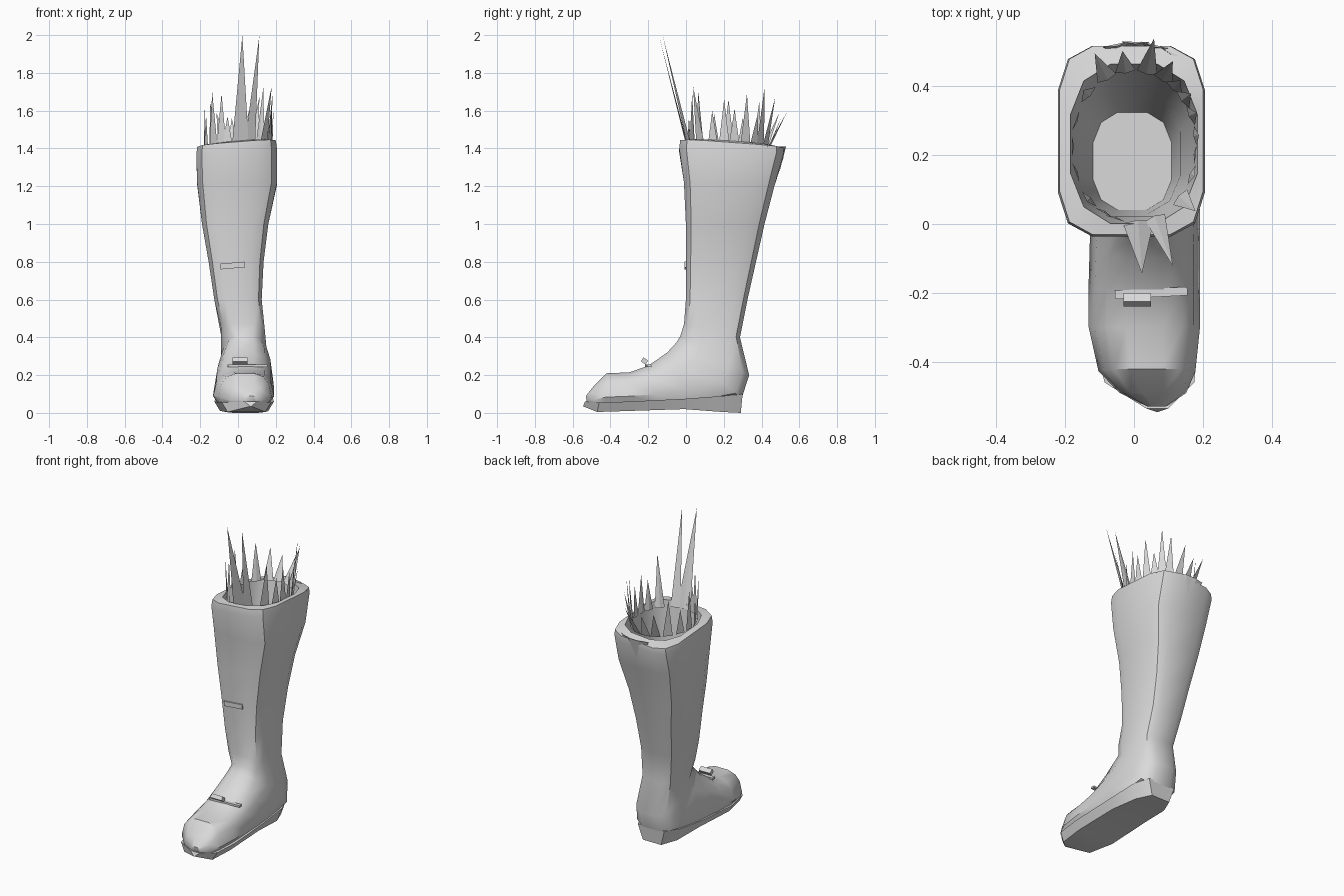
import bpy, bmesh
from math import sin, cos, pi, radians
from mathutils import Vector, Matrix

cube = bpy.data.objects.get("Cube")
if cube:
    bpy.data.objects.remove(cube, do_unlink=True)

grey = bpy.data.materials.new("light grey")
grey.use_nodes = True
tone = (0.7, 0.7, 0.7, 1)
grey.diffuse_color = tone
grey.node_tree.nodes["Principled BSDF"].inputs["Base Color"].default_value = tone


def finish(name, bm, smooth=True):
    """Turn a bmesh into a named, coloured object."""
    bmesh.ops.recalc_face_normals(bm, faces=bm.faces)
    mesh = bpy.data.meshes.new(name)
    bm.to_mesh(mesh)
    bm.free()
    mesh.materials.append(grey)
    obj = bpy.data.objects.new(name, mesh)
    bpy.context.collection.objects.link(obj)
    if smooth:
        bpy.ops.object.select_all(action='DESELECT')
        obj.select_set(True)
        bpy.context.view_layer.objects.active = obj
        bpy.ops.object.shade_smooth_by_angle(angle=radians(40))
    return obj


def loft(name, rings):
    """Skin a row of equal rings and cap both ends."""
    bm = bmesh.new()
    rows = [[bm.verts.new(p) for p in ring] for ring in rings]
    n = len(rows[0])
    for a, b in zip(rows, rows[1:]):
        for i in range(n):
            j = (i + 1) % n
            bm.faces.new((a[i], a[j], b[j], b[i]))
    bm.faces.new(rows[0])
    bm.faces.new(rows[-1])
    return finish(name, bm)


def power(value, p):
    return abs(value) ** p * (1 if value > 0 else -1)


def section(row, p, taper=0, sides=12):
    """Section from a front/top point to a back/bottom point; low p is boxy."""
    fy, fz, by, bz, left, right = row
    ring = []
    for i in range(sides):
        t = 2 * pi * (i + 0.5) / sides
        k = 0.5 + 0.51 * power(sin(t), p)
        half = (right - left) / 2 * (1 - taper * (1 - k))
        x = (left + right) / 2 + half * power(cos(t), p) * 1.02
        z = fz + (bz - fz) * k
        if z > 1.3:
            z += 0.08 * (x - 0.12)      # the rim tilts sideways
        ring.append((x, fy + (by - fy) * k, z))
    return ring


# Foot: toe, instep and heel, narrower on top
foot = [
    (-.53, .09, -.525, .055, .03, .1),
    (-.49, .14, -.49, .035, -.05, .16),
    (-.42, .21, -.43, .03, -.115, .19),
    (-.3, .215, -.3, .035, -.145, .205),
    (-.2, .25, -.15, .035, -.145, .205),
    (-.1, .32, .05, .035, -.14, .205),
    (-.05, .375, .295, .075, -.125, .2),
    (-.03, .41, .335, .2, -.1, .175),
]
# Shaft: boxy, flaring from the ankle to the rim
shaft = [
    (-.01, .47, .285, .4, -.09, .14),
    (0, .6, .325, .6, -.125, .125),
    (0, .8, .37, .8, -.155, .135),
    (0, 1, .415, 1, -.19, .16),
    (-.01, 1.22, .467, 1.2, -.215, .205),
    (-.035, 1.4, .515, 1.37, -.22, .205),
    (-.03, 1.445, .515, 1.405, -.215, .2),
]
# Lining: from the lip down to the closed floor
lining = [
    (0, 1.45, .465, 1.42, -.185, .185),
    (.02, 1.2, .43, 1.2, -.175, .165),
    (.03, 1, .38, 1, -.16, .135),
    (.04, .7, .325, .7, -.12, .11),
]
loft("boot_shell", [section(r, .68, .25) for r in foot]
     + [section(r, .47) for r in shaft] + [section(r, .75) for r in lining])

# Sole: a slab that narrows towards the ground
sole = [
    (-.535, .035, .1, .06, .035),
    (-.46, -.085, .175, .055, .005),
    (-.3, -.125, .19, .06, .01),
    (0, -.12, .185, .075, .02),
    (.2, -.1, .175, .09, .005),
    (.3, -.055, .135, .1, 0),
]
loft("sole", [[(a, y, top), (b, y, top), (b - .03, y - .01, low), (a + .03, y - .01, low)]
              for y, a, b, top, low in sole])


def shard(bm, angle, height, lean, width=0.06, base=1.41, spread=1):
    """Thin triangular splinter rooted on the rim."""
    t = radians(angle)
    out = Vector((cos(t), sin(t), 0))
    side = Vector((-sin(t), cos(t), 0)) * width / 2
    root = Vector((0.18 * spread * cos(t), 0.225 + 0.22 * spread * sin(t), base))
    tip = root + out * lean + Vector((0, 0, height))
    corners = [root + side, root - side, root - out * 0.006]
    vs = [bm.verts.new(c) for c in corners]
    peak = bm.verts.new(tip)
    bm.faces.new(vs)
    for i in range(3):
        bm.faces.new((vs[i], vs[(i + 1) % 3], peak))


# Upright splinters: angle around the rim, height, outward lean
bm = bmesh.new()
for angle, height, lean in [
        (-42, .32, .06), (-22, .19, .01), (-6, .25, 0), (8, .2, .01),
        (24, .28, .02), (38, .17, .03), (50, .32, .03), (62, .26, .06),
        (78, .19, .1), (98, .15, .06), (116, .18, .08), (137, .24, .02),
        (160, .15, 0), (180, .25, 0), (200, .17, 0),
        (224, .29, .01), (241, .28, 0), (252, .16, 0)]:
    shard(bm, angle, height, lean)
finish("rim_splinters", bm, smooth=False)

# Two tall splinters leaning forward
bm = bmesh.new()
shard(bm, -86, .59, .15, .09)
shard(bm, -70, .585, .15, .06)
finish("front_splinters", bm, smooth=False)

# Teeth hanging over the back of the rim
bm = bmesh.new()
for i in range(5):
    shard(bm, 50 + 13 * i, -.1 - .04 * (i % 2), -.035, .08, 1.41, 1.38)
finish("back_splinters", bm, smooth=False)


def plate(name, place, size, tilt, axis):
    bm = bmesh.new()
    turn = Matrix.Rotation(radians(tilt), 4, axis)
    scale = Matrix.Diagonal((*size, 1))
    bmesh.ops.create_cube(bm, size=1, matrix=Matrix.Translation(place) @ turn @ scale)
    return finish(name, bm, smooth=False)


# Instep strap with its buckle, and the small shin tag
plate("instep_strap", (.05, -.2, .25), (.21, .025, .012), 3, 'Z')
plate("strap_buckle", (.01, -.22, .275), (.08, .03, .025), -35, 'X')
plate("shin_tag", (-.03, -.004, .78), (.13, .01, .03), -5, 'Y')
